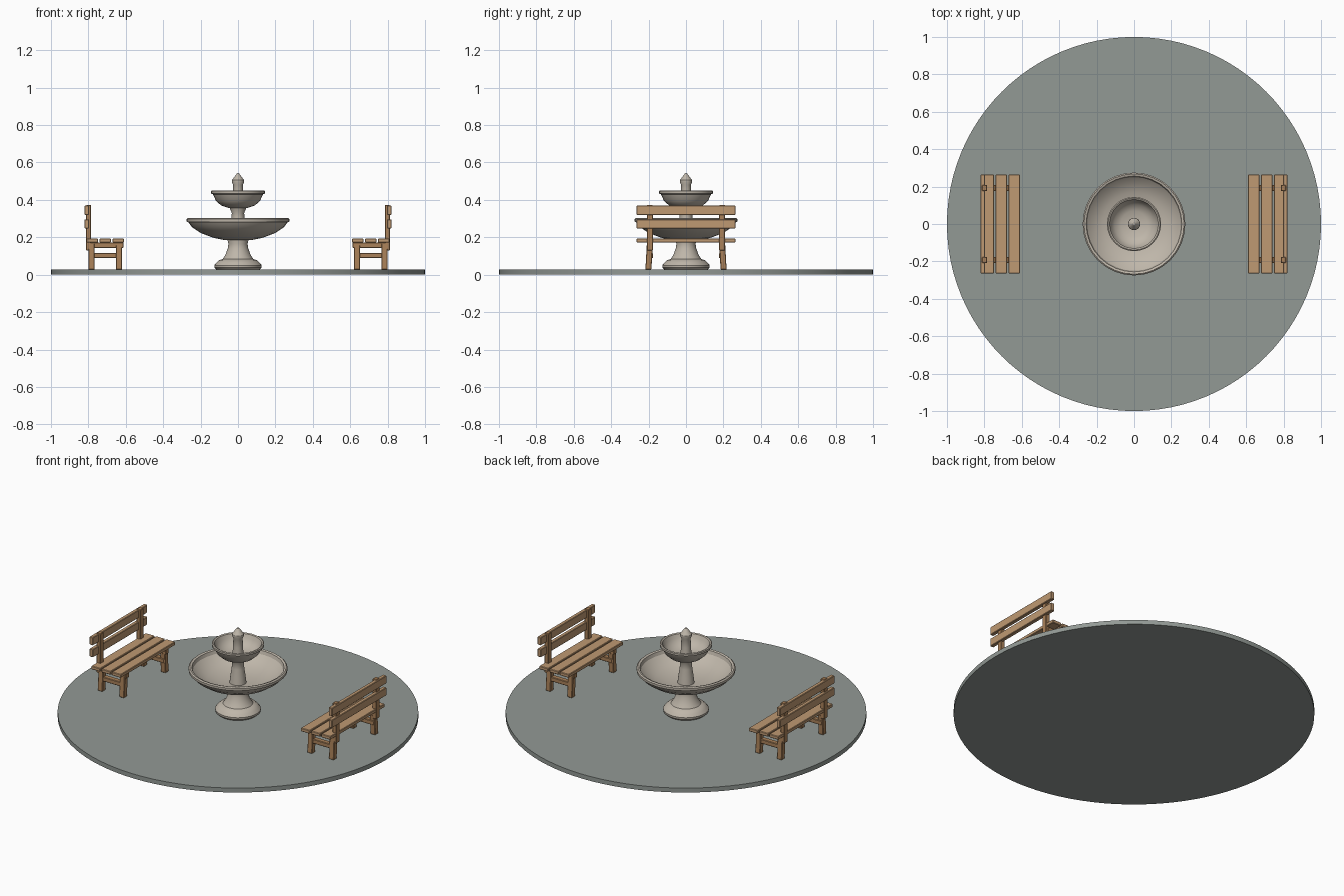
import bpy, bmesh, math
from mathutils import Matrix

if "Cube" in bpy.data.objects:
    bpy.data.objects.remove(bpy.data.objects["Cube"])


def material(name, rgb):
    m = bpy.data.materials.new(name)
    m.diffuse_color = (*rgb, 1)
    m.use_nodes = True
    m.node_tree.nodes["Principled BSDF"].inputs["Base Color"].default_value = m.diffuse_color
    return m


paving = material("paving", (0.29, 0.32, 0.30))
stone = material("stone", (0.52, 0.47, 0.40))
wood = material("wood", (0.52, 0.32, 0.17))
dark_wood = material("dark_wood", (0.40, 0.22, 0.10))


def finish(name, bm, mat):
    bmesh.ops.recalc_face_normals(bm, faces=bm.faces)
    me = bpy.data.meshes.new(name)
    bm.to_mesh(me)
    bm.free()
    ob = bpy.data.objects.new(name, me)
    bpy.context.collection.objects.link(ob)
    me.materials.append(mat)
    return ob


def lathe(name, profile, sides, mat, smooth=None):
    """Spin a closed (radius, z) profile that starts and ends on the axis."""
    bm = bmesh.new()
    vs = [bm.verts.new((r, 0, z)) for r, z in profile]
    es = [bm.edges.new(p) for p in zip(vs, vs[1:])]
    bmesh.ops.spin(bm, geom=vs + es, cent=(0, 0, 0), axis=(0, 0, 1),
                   angle=math.tau, steps=sides)
    bmesh.ops.remove_doubles(bm, verts=bm.verts, dist=1e-4)
    ob = finish(name, bm, mat)
    if smooth:
        bpy.context.view_layer.objects.active = ob
        ob.select_set(True)
        bpy.ops.object.shade_smooth_by_angle(angle=math.radians(smooth))
        ob.select_set(False)
    return ob


def box(name, x, y, z, mat, side, splay=0):
    """Bevelled beam from ranges; side mirrors it to the other bench."""
    bm = bmesh.new()
    size = [b - a for a, b in (x, y, z)]
    mid = [(a + b) / 2 for a, b in (x, y, z)]
    bmesh.ops.create_cube(bm, size=1)
    bmesh.ops.scale(bm, vec=size, verts=bm.verts)
    for v in bm.verts:
        if v.co.z < 0:
            v.co.y += splay
    bmesh.ops.bevel(bm, geom=bm.edges[:], offset=0.003, segments=1, affect='EDGES')
    bmesh.ops.translate(bm, vec=mid, verts=bm.verts)
    if side < 0:
        bmesh.ops.transform(bm, matrix=Matrix.Rotation(math.pi, 4, 'Z'), verts=bm.verts)
    return finish(name, bm, mat)


# Round paved floor
lathe("plaza_floor", [(0, 0), (1, 0), (1, 0.027), (0, 0.027)], 96, paving, 30)

# Fountain foot and stem
lathe("fountain_foot", [(0, 0.025), (0.112, 0.025), (0.126, 0.038), (0.127, 0.05),
                        (0.115, 0.065), (0.10, 0.078), (0.083, 0.083), (0.068, 0.105),
                        (0.055, 0.14), (0.051, 0.165), (0.06, 0.20), (0, 0.20)],
      32, stone, 30)
# Large bowl
lathe("lower_bowl", [(0, 0.183), (0.07, 0.185), (0.13, 0.197), (0.20, 0.223),
                     (0.247, 0.255), (0.264, 0.279), (0.274, 0.283), (0.275, 0.298),
                     (0.268, 0.304), (0.256, 0.30), (0.25, 0.28), (0.22, 0.252),
                     (0.17, 0.228), (0.10, 0.212), (0, 0.207)], 32, stone, 30)
# Upper stem
lathe("upper_stem", [(0, 0.20), (0.048, 0.20), (0.042, 0.25), (0.035, 0.30),
                     (0.033, 0.33), (0.042, 0.35), (0.048, 0.37), (0, 0.37)],
      24, stone, 30)
# Small bowl
lathe("upper_bowl", [(0, 0.355), (0.05, 0.357), (0.09, 0.37), (0.118, 0.395),
                     (0.134, 0.43), (0.144, 0.434), (0.145, 0.447), (0.139, 0.451),
                     (0.131, 0.447), (0.122, 0.425), (0.105, 0.40), (0.07, 0.382),
                     (0, 0.376)], 32, stone, 30)
# Spout with pointed finial
lathe("finial", [(0, 0.37), (0.032, 0.37), (0.027, 0.43), (0.026, 0.48), (0.033, 0.495),
                 (0.032, 0.507), (0.018, 0.525), (0.007, 0.54), (0, 0.543)], 20, stone, 30)

# Two benches facing the fountain
for side in (1, -1):
    tag = "right" if side > 0 else "left"
    for i, x in enumerate((0.609, 0.679, 0.748)):
        box(f"{tag}_seat_slat_{i}", (x, x + 0.061), (-0.264, 0.264), (0.172, 0.193), wood, side)
    for i, z in enumerate((0.247, 0.32)):
        box(f"{tag}_back_slat_{i}", (0.797, 0.821), (-0.264, 0.264), (z, z + 0.049), wood, side)
    for e in (1, -1):
        y = e * 0.193
        span = (y - 0.016, y + 0.016)
        # Legs, back post and side rails of each end frame
        for n, x in (("front", 0.62), ("back", 0.766)):
            box(f"{tag}_{n}_leg", (x, x + 0.033), span, (0.027, 0.172), dark_wood, side,
                splay=e * 0.008)
        box(f"{tag}_back_post", (0.785, 0.812), span, (0.13, 0.373), dark_wood, side)
        box(f"{tag}_seat_bearer", (0.613, 0.80), span, (0.143, 0.173), dark_wood, side)
        box(f"{tag}_side_rail", (0.625, 0.795), span, (0.088, 0.115), dark_wood, side)
